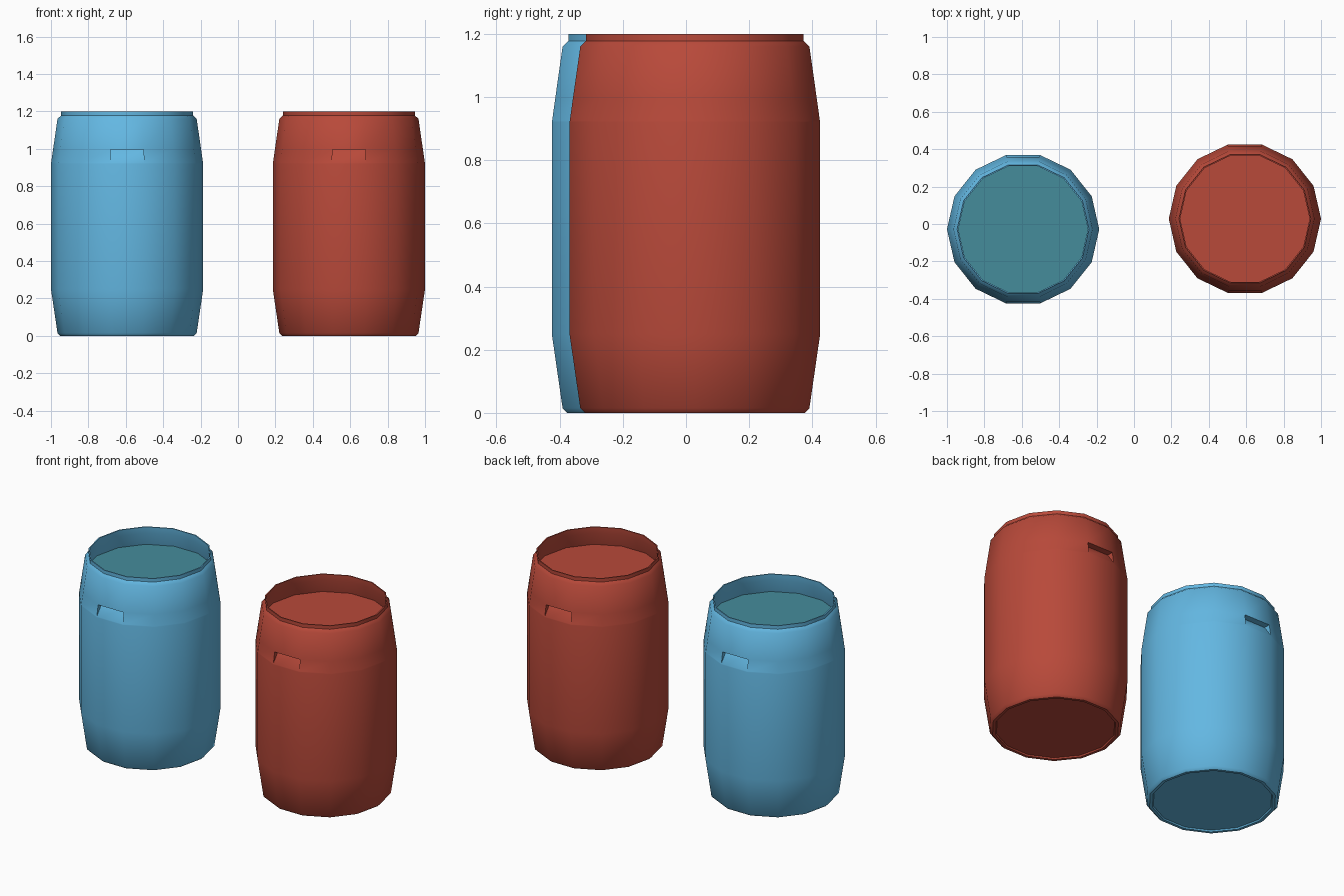
import bpy, bmesh, math
from mathutils import Vector

if "Cube" in bpy.data.objects:
    bpy.data.objects.remove(bpy.data.objects["Cube"])

SIDES = 14
NOTCH_LOW, NOTCH_TOP, NOTCH_DEPTH = 0.925, 0.995, 0.04
LIQUID_Z, LIQUID_R = 1.08, 0.368

# Radius and height, from the recessed base up the outside and down the inside
PROFILE = [(0.335, 0.008), (0.34, 0), (0.357, 0), (0.372, 0.015), (0.407, 0.25),
           (0.407, 0.92), (0.406, NOTCH_LOW), (0.396, NOTCH_TOP), (0.372, 1.16),
           (0.353, 1.178), (0.353, 1.2), (0.346, 1.2), (0.348, 1.16),
           (LIQUID_R, LIQUID_Z)]


def material(name, rgb):
    mat = bpy.data.materials.new(name)
    mat.use_nodes = True
    mat.diffuse_color = (*rgb, 1)
    mat.node_tree.nodes["Principled BSDF"].inputs["Base Color"].default_value = (*rgb, 1)
    return mat


def ring(bm, radius, z):
    angles = [2 * math.pi * i / SIDES for i in range(SIDES)]
    return [bm.verts.new((radius * math.cos(a), radius * math.sin(a), z)) for a in angles]


def cut_grip(bm, face):
    """Replace a wall panel with a wedge-shaped hand grip."""
    inward = Vector((0, -math.copysign(NOTCH_DEPTH, face.normal.y), 0))
    low_a, low_b, top_b, top_a = face.verts
    bm.faces.remove(face)
    deep_a, deep_b = (bm.verts.new(v.co + inward) for v in (top_a, top_b))
    bm.faces.new((low_a, low_b, deep_b, deep_a))
    bm.faces.new((deep_a, deep_b, top_b, top_a))
    bm.faces.new((low_a, deep_a, top_a))
    bm.faces.new((low_b, top_b, deep_b))


def finish(bm, name, mat, location):
    mesh = bpy.data.meshes.new(name)
    bm.to_mesh(mesh)
    bm.free()
    mesh.materials.append(mat)
    obj = bpy.data.objects.new(name, mesh)
    obj.location = location
    bpy.context.collection.objects.link(obj)
    bpy.ops.object.select_all(action='DESELECT')
    obj.select_set(True)
    bpy.context.view_layer.objects.active = obj
    bpy.ops.object.shade_smooth_by_angle(angle=math.radians(40))


def barrel(name, shell_mat, liquid_mat, location):
    # Shell with base, shoulders and open rim
    bm = bmesh.new()
    rings = [ring(bm, r, z) for r, z in PROFILE]
    bm.faces.new(reversed(rings[0]))
    for low, high in zip(rings, rings[1:]):
        for i in range(SIDES):
            j = (i + 1) % SIDES
            bm.faces.new((low[i], low[j], high[j], high[i]))
    bm.normal_update()

    # Hand grips on the front and back panels
    middle = (NOTCH_LOW + NOTCH_TOP) / 2
    grips = [f for f in bm.faces if abs(f.normal.y) > 0.95
             and abs(f.calc_center_median().z - middle) < 0.01]
    for face in grips:
        cut_grip(bm, face)
    finish(bm, name + "_barrel", shell_mat, location)

    # Liquid surface
    bm = bmesh.new()
    bm.faces.new(ring(bm, LIQUID_R, LIQUID_Z))
    finish(bm, name + "_liquid", liquid_mat, location)


blue = material("sky_blue", (0.125, 0.475, 0.76))
teal = material("teal", (0.06, 0.265, 0.33))
red = material("brick_red", (0.48, 0.067, 0.042))

barrel("blue", blue, teal, (-0.593, -0.028, 0))
barrel("red", red, red, (0.593, 0.028, 0))
